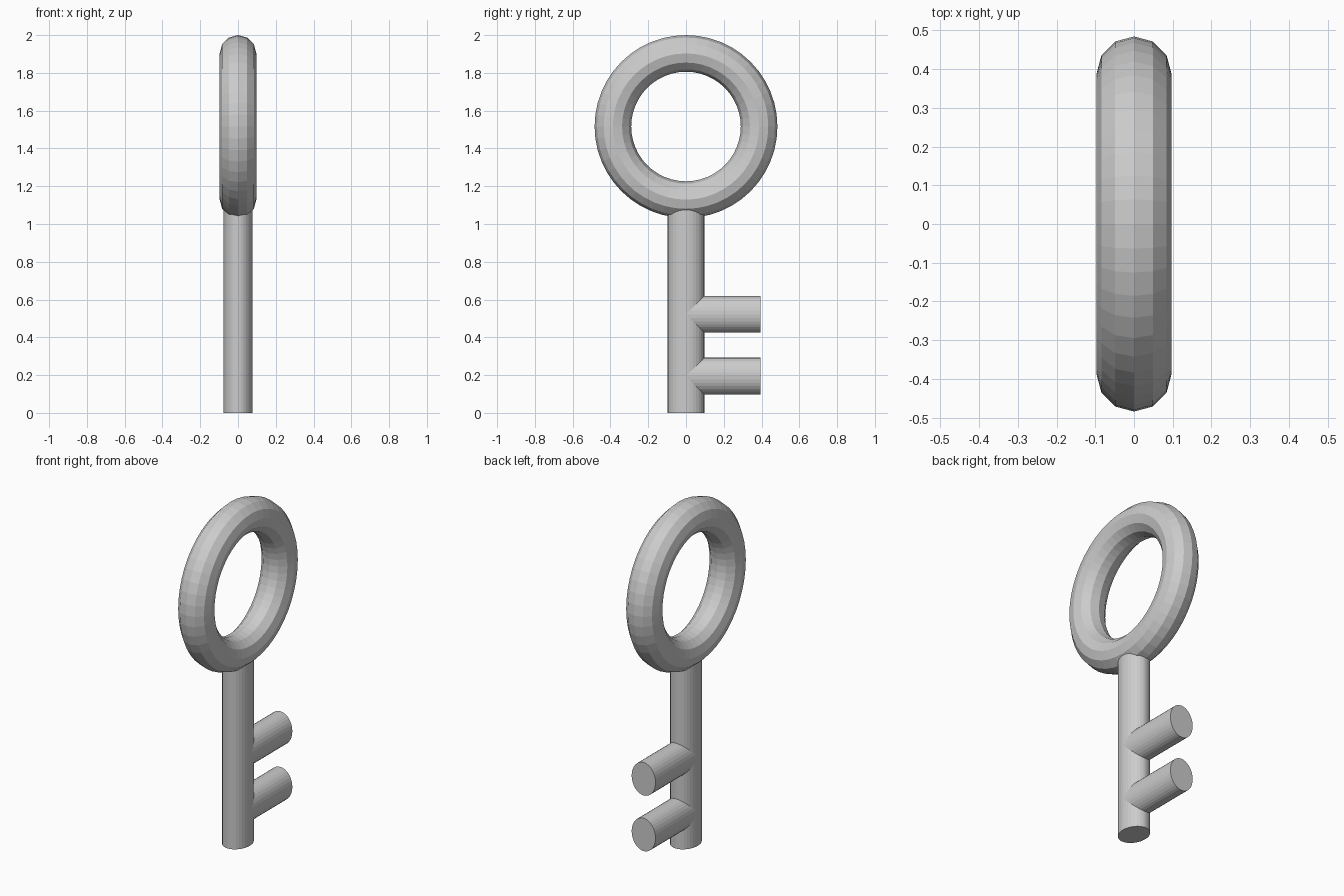
import bpy
from math import pi

cube = bpy.data.objects.get("Cube")
if cube:
    bpy.data.objects.remove(cube, do_unlink=True)

# Single plain metal colour
GREY = (0.6, 0.6, 0.6, 1.0)
metal = bpy.data.materials.new("grey_metal")
metal.use_nodes = True
metal.diffuse_color = GREY
metal.node_tree.nodes["Principled BSDF"].inputs["Base Color"].default_value = GREY

TUBE = 0.097    # radius of the ring tube and the wide half-axis of the bars
THIN = 0.0775   # narrow half-axis of the bars, along x
RING_Z = 2 - 0.484


def finish(name):
    obj = bpy.context.object
    obj.name = obj.data.name = name
    obj.data.materials.append(metal)
    return obj


def bar(name, length, location, tilt=0.0):
    """Oval bar, thin along x; tilt turns it from upright towards y."""
    bpy.ops.mesh.primitive_cylinder_add(vertices=32, radius=TUBE, depth=length,
                                        location=location, rotation=(tilt, 0, 0))
    obj = finish(name)
    obj.scale.x = THIN / TUBE
    return obj


# Ring handle, standing in the yz plane
bpy.ops.mesh.primitive_torus_add(major_segments=48, minor_segments=12,
                                 major_radius=0.387, minor_radius=TUBE,
                                 location=(0, 0, RING_Z), rotation=(0, pi / 2, 0))
finish("ring_handle")

# Shaft, ending inside the ring tube
SHAFT = 1.12
bar("shaft", SHAFT, (0, 0, SHAFT / 2))

# Two teeth pointing to the back, rooted at the shaft axis
REACH = 0.394
for name, z in (("lower_tooth", 0.195), ("upper_tooth", 0.522)):
    bar(name, REACH, (0, REACH / 2, z), pi / 2)
